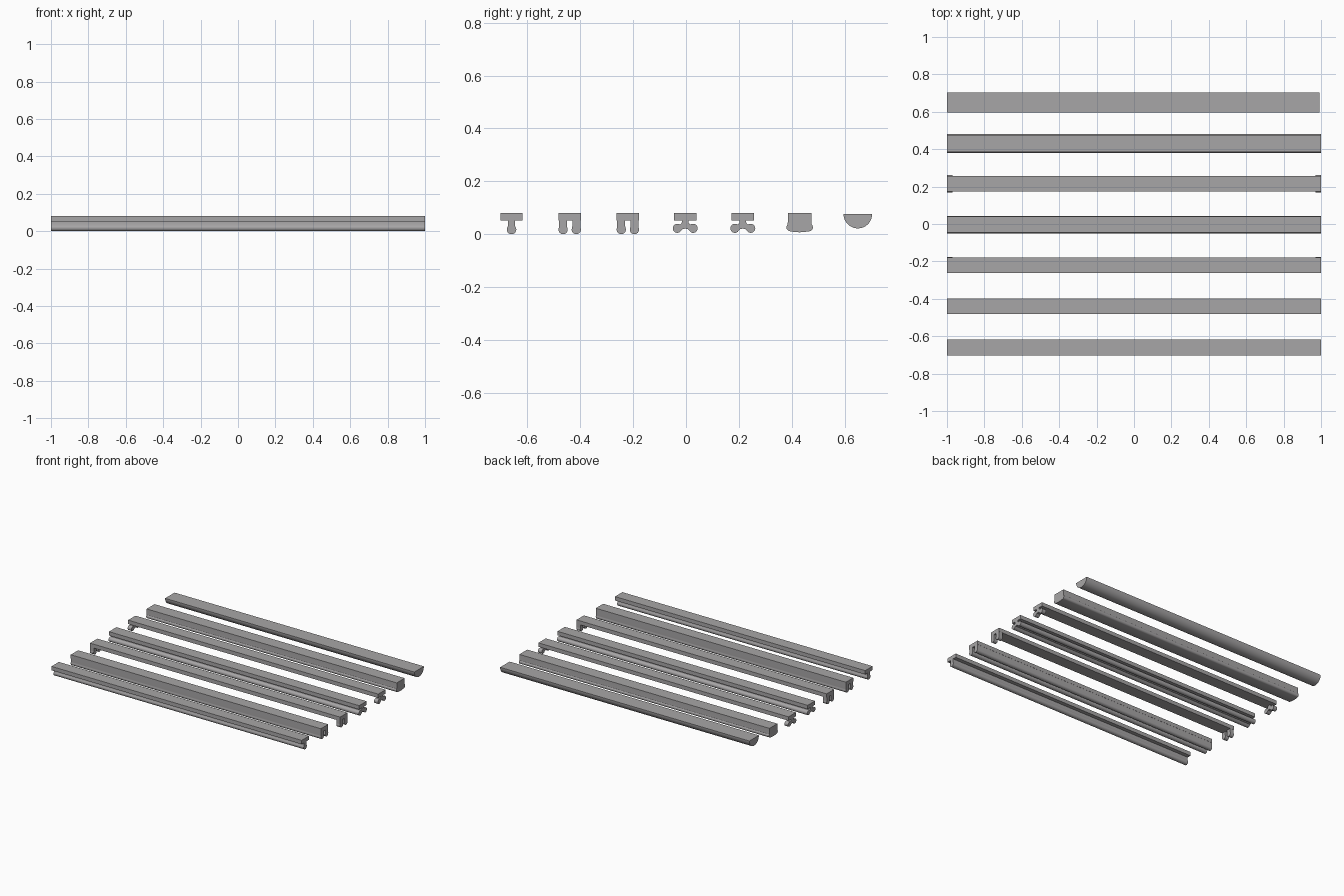
import bpy, bmesh, math

if "Cube" in bpy.data.objects:
    bpy.data.objects.remove(bpy.data.objects["Cube"])

grey = bpy.data.materials.new("grey")
grey.diffuse_color = (0.39, 0.38, 0.385, 1)
grey.use_nodes = True
grey.node_tree.nodes["Principled BSDF"].inputs["Base Color"].default_value = grey.diffuse_color


def arc(cy, cz, r, a0, a1, n=14):
    """Points on an arc, angles in degrees."""
    pts = []
    for i in range(n + 1):
        a = math.radians(a0 + (a1 - a0) * i / n)
        pts.append((cy + r * math.cos(a), cz + r * math.sin(a)))
    return pts


def extrude(name, half, y, spans):
    """Mirror a half profile (top to bottom) and extrude it along x."""
    ring = half + [(-a, b) for a, b in reversed(half) if a > 1e-6]
    bm = bmesh.new()
    for x0, x1 in spans:
        face = bm.faces.new([bm.verts.new((x0, y + a, b)) for a, b in ring])
        res = bmesh.ops.extrude_face_region(bm, geom=[face], use_keep_orig=True)
        moved = [v for v in res["geom"] if isinstance(v, bmesh.types.BMVert)]
        bmesh.ops.translate(bm, verts=moved, vec=(x1 - x0, 0, 0))
    bmesh.ops.recalc_face_normals(bm, faces=bm.faces)
    mesh = bpy.data.meshes.new(name)
    bm.to_mesh(mesh)
    bm.free()
    mesh.materials.append(grey)
    ob = bpy.data.objects.new(name, mesh)
    bpy.context.collection.objects.link(ob)
    bpy.ops.object.select_all(action='DESELECT')
    ob.select_set(True)
    bpy.context.view_layer.objects.active = ob
    bpy.ops.object.shade_smooth_by_angle(angle=math.radians(35))
    return ob


FULL = [(-1, 1)]
ENDS = [(-1, -0.97), (0.97, 1)]

# Half profiles: flat cap, and the shapes hanging under it
cap = [(0.042, 0.08), (0.042, 0.052)]
stem = [(0.014, 0.052), (0.014, 0.03)] + arc(0, 0.018, 0.018, 35, -90)
legs = [(0.041, 0.052), (0.041, 0.03)] + arc(0.025, 0.0175, 0.0175, 25, -205, 20) \
    + [(0.010, 0.03), (0.010, 0.052)]
lobes = [(0.012, 0.052), (0.012, 0.045), (0.018, 0.037)] \
    + arc(0.030, 0.022, 0.017, 85, -125, 20) + [(0.010, 0.019), (0, 0.021)]

# Single stem strip
extrude("stem_strip", cap + stem, -0.66, FULL)

# Two legged strip, then the same with legs only at the ends
extrude("two_leg_strip", cap + legs + [(0, 0.052)], -0.44, FULL)
extrude("flat_strip_a", cap, -0.22, FULL)
extrude("end_legs", legs + [(0.010, 0.053), (0, 0.053)][1:], -0.22, ENDS)

# Splayed lobe strip, then the same with lobes only at the ends
extrude("lobed_strip", cap + lobes, -0.003, FULL)
extrude("flat_strip_b", cap, 0.215, FULL)
extrude("end_lobes", lobes, 0.215, ENDS)

# Solid block strip with a bulging foot
foot = [(0.045, 0.08), (0.045, 0.045)] + arc(0.035, 0.026, 0.015, 45, -80) \
    + [(0.02, 0.0085), (0, 0.007)]
extrude("block_strip", foot, 0.43, FULL)

# Half round strip
extrude("half_round_strip", arc(0, 0.076, 0.054, 0, -90, 16), 0.65, [(-1, 0.993)])
